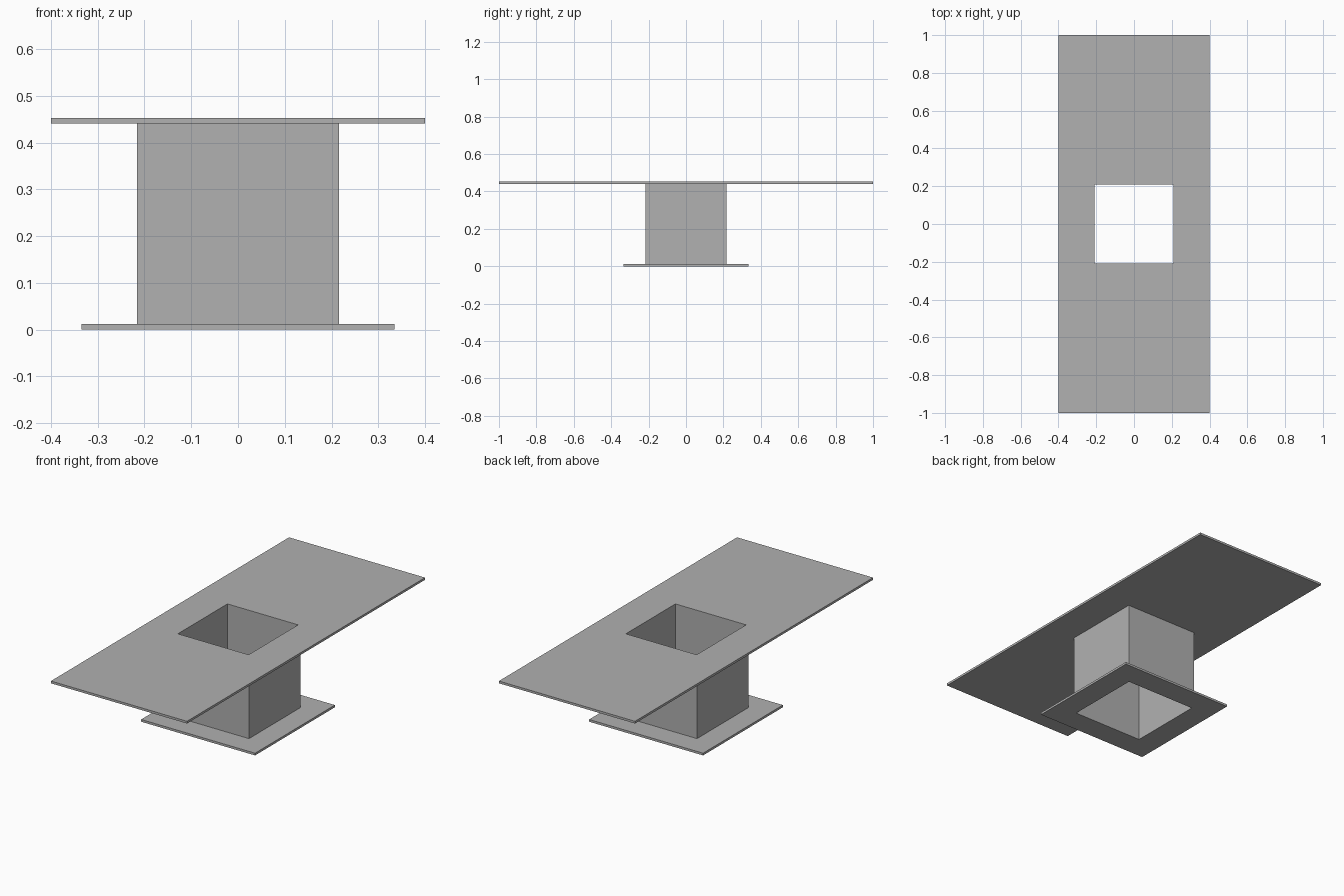
import bpy
import bmesh

cube = bpy.data.objects.get("Cube")
if cube:
    bpy.data.objects.remove(cube, do_unlink=True)

# Single grey material
grey = bpy.data.materials.new("plain_grey")
grey.use_nodes = True
colour = (0.44, 0.44, 0.44, 1)
grey.diffuse_color = colour
grey.node_tree.nodes["Principled BSDF"].inputs["Base Color"].default_value = colour

CORNERS = [(-1, -1), (1, -1), (1, 1), (-1, 1)]
BORE = 0.208       # half width of the square opening
DUCT = 0.216       # half width of the duct's outside
THICK = 0.012      # plate thickness
HEIGHT = 0.453


def square_frame(name, half_x, half_y, z0, z1):
    """Rectangular solid with the square opening running through it."""
    bm = bmesh.new()

    def ring(hx, hy, z):
        return [bm.verts.new((sx * hx, sy * hy, z)) for sx, sy in CORNERS]

    # Outer bottom, outer top, inner top, inner bottom
    rings = [ring(half_x, half_y, z0), ring(half_x, half_y, z1),
             ring(BORE, BORE, z1), ring(BORE, BORE, z0)]
    for k, lower in enumerate(rings):
        upper = rings[(k + 1) % len(rings)]
        for i in range(4):
            j = (i + 1) % 4
            bm.faces.new((lower[i], lower[j], upper[j], upper[i]))
    bmesh.ops.recalc_face_normals(bm, faces=bm.faces)

    mesh = bpy.data.meshes.new(name)
    bm.to_mesh(mesh)
    bm.free()
    mesh.materials.append(grey)
    obj = bpy.data.objects.new(name, mesh)
    bpy.context.collection.objects.link(obj)
    return obj


# Bottom flange, hollow square duct and long top plate
square_frame("bottom_flange", 0.335, 0.335, 0, THICK)
square_frame("square_duct", DUCT, DUCT, THICK, HEIGHT - THICK)
square_frame("top_plate", 0.4, 1.0, HEIGHT - THICK, HEIGHT)
